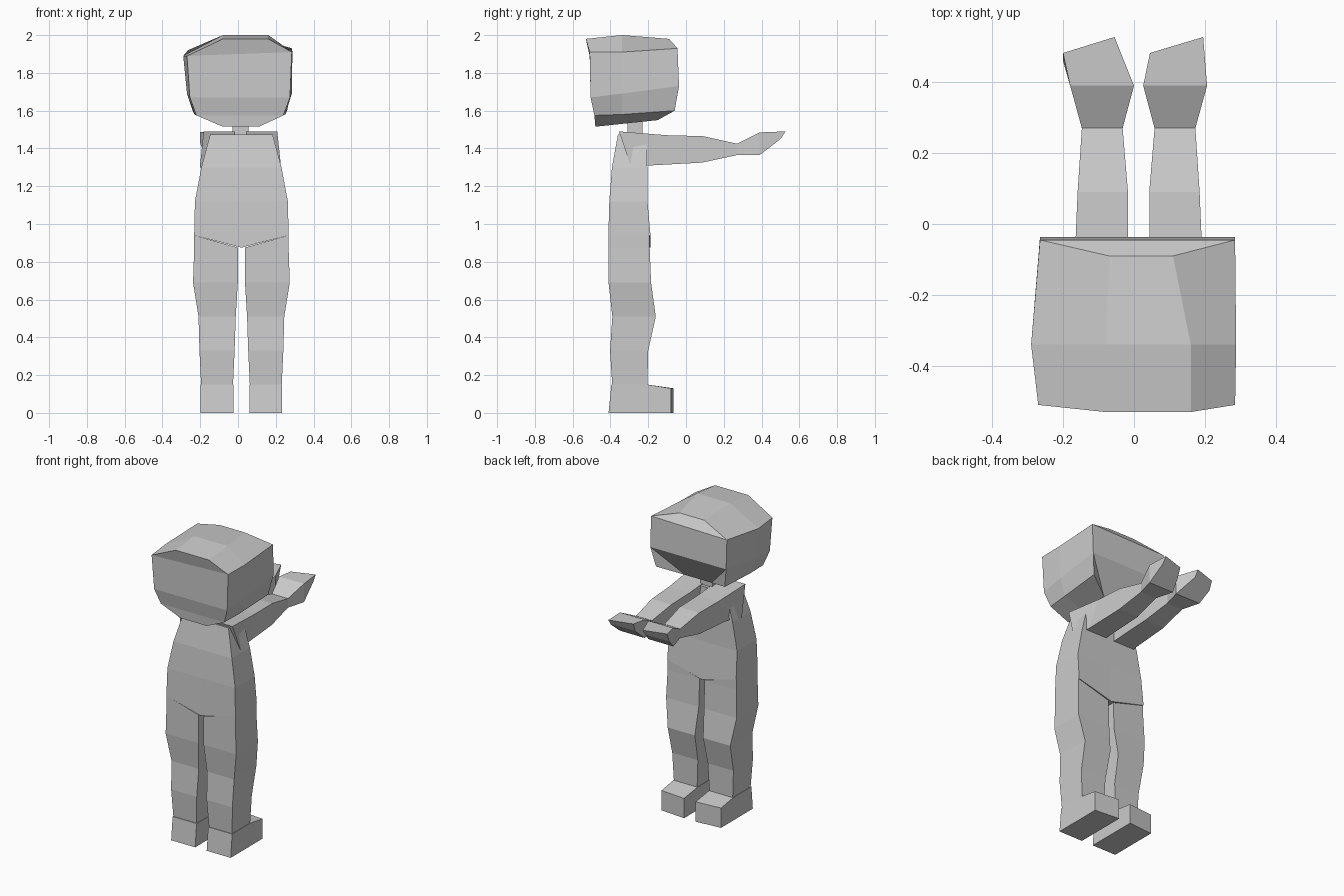
import bpy, bmesh

if "Cube" in bpy.data.objects:
    bpy.data.objects.remove(bpy.data.objects["Cube"])

MID = 0.018  # the body's own symmetry plane

skin = bpy.data.materials.new("plain_grey")
skin.diffuse_color = (0.6, 0.6, 0.6, 1)
skin.use_nodes = True
skin.node_tree.nodes["Principled BSDF"].inputs["Base Color"].default_value = skin.diffuse_color


def loft(name, rings, start_cap=None, end_cap=None):
    """Skin a list of equal-length rings of points; caps are index lists."""
    bm = bmesh.new()
    vs = [[bm.verts.new(p) for p in ring] for ring in rings]
    n = len(rings[0])
    for a, b in zip(vs, vs[1:]):
        for i in range(n):
            j = (i + 1) % n
            bm.faces.new((a[i], a[j], b[j], b[i]))
    for ring, cap in ((vs[0], start_cap), (vs[-1], end_cap)):
        for face in cap or [range(n)]:
            bm.faces.new([ring[i] for i in face])
    bmesh.ops.recalc_face_normals(bm, faces=bm.faces)
    me = bpy.data.meshes.new(name)
    bm.to_mesh(me)
    bm.free()
    me.materials.append(skin)
    ob = bpy.data.objects.new(name, me)
    bpy.context.collection.objects.link(ob)
    return ob


def level(x0, x1, y0, y1, z):
    """Horizontal rectangular cross-section."""
    return [(x0, y0, z), (x1, y0, z), (x1, y1, z), (x0, y1, z)]


# Legs and feet, one per side
for side, s in (("left", -1), ("right", 1)):
    def X(d):
        return MID + s * d
    leg = [  # inner, outer, back, front, height
        (.045, .213, -.390, -.205, .14),
        (.036, .222, -.402, -.200, .33),
        (.030, .227, -.390, -.160, .51),
        (.019, .256, -.410, -.185, .69),
        (.018, .250, -.410, -.192, .87)]
    rings = [level(X(a), X(b), c, d, z) for a, b, c, d, z in leg]
    # hip end slants up toward the outside
    rings.append([(X(.018), -.41, .875), (X(.250), -.41, .94),
                  (X(.250), -.192, .94), (X(.018), -.192, .875)])
    loft(side + "_leg", rings)

    foot = []
    for y, yo, top in ((-.41, -.41, .15), (-.205, -.205, .15), (-.065, -.08, .13)):
        yt = .015 if y == -.41 else 0
        foot.append([(X(.042), y, 0), (X(.216), yo, 0),
                     (X(.216), yo + yt, top), (X(.042), y + yt, top)])
    loft(side + "_foot", foot)

# Torso: tapered upward, with a shallow V at the bottom
torso = []
for hw, back, front, z in ((.250, -.411, -.188, .94), (.246, -.406, -.204, 1.12),
                           (.212, -.392, -.205, 1.30), (.165, -.360, -.210, 1.475)):
    zc = .875 if z == .94 else z
    torso.append([(MID - hw, back, z), (MID, back, zc), (MID + hw, back, z),
                  (MID + hw, front, z), (MID, front, zc), (MID - hw, front, z)])
loft("torso", torso)

# Arms reaching forward; each ring has a top edge and a bottom edge
ARM = [  # inner x, outer x, top y, top z, bottom y, bottom z
    (.030, .195, -.355, 1.49, -.290, 1.30),
    (.030, .180, -.100, 1.47, -.190, 1.31),
    (.030, .172, .090, 1.465, .085, 1.325),
    (.045, .160, .270, 1.425, .270, 1.365),
    (.013, .193, .390, 1.485, .390, 1.365)]
for side, s in (("left", -1), ("right", 1)):
    rings = []
    for a, b, yt, zt, yb, zb in ARM:
        xi, xo = MID - .005 + s * a, MID - .005 + s * b
        xb = xo + s * (.02 if yt < -.3 else 0)
        rings.append([(xi, yt, zt), (xo, yt, zt), (xb, yb, zb), (xi, yb, zb)])
    # slanted finger tips, both leaning the same way
    lo, hi = ((-.20, -.055) if s < 0 else (.045, .195))
    tip = [(lo, .482, 1.487), (hi, .527, 1.49), (hi, .50, 1.45), (lo, .46, 1.43)]
    if s < 0:
        tip = [tip[1], tip[0], tip[3], tip[2]]
    loft(side + "_arm", rings + [tip])

# Neck
loft("neck", [level(-.03, .055, -.31, -.23, z) for z in (1.45, 1.56)])

# Head: ten-sided rings running back to front, bottom points first
back = [(-.08, -.48, 1.515), (.11, -.48, 1.515), (.24, -.485, 1.575), (.275, -.505, 1.67),
        (.285, -.51, 1.91), (.16, -.53, 1.98), (-.08, -.53, 1.98), (-.27, -.51, 1.89),
        (-.255, -.505, 1.67), (-.22, -.485, 1.575)]
middle = [(-.08, -.34, 1.53), (.11, -.34, 1.53), (.25, -.34, 1.58), (.285, -.34, 1.69),
          (.288, -.34, 1.91), (.16, -.34, 2.0), (-.08, -.34, 2.0), (-.29, -.34, 1.89),
          (-.27, -.34, 1.69), (-.23, -.34, 1.58)]
front = [(-.08, -.15, 1.55), (.11, -.15, 1.55), (.26, -.06, 1.60), (.285, -.037, 1.73),
         (.285, -.045, 1.93), (.11, -.09, 1.98), (-.07, -.09, 1.98), (-.265, -.045, 1.92),
         (-.265, -.037, 1.73), (-.24, -.06, 1.60)]
back_cap = [(0, 1, 2, 9), (9, 2, 3, 8), (8, 3, 4, 7), (7, 4, 5, 6)]
face_cap = [(0, 1, 3, 8), (1, 2, 3), (0, 8, 9), (8, 3, 4, 7), (7, 4, 5, 6)]
loft("head", [back, middle, front], back_cap, face_cap)
